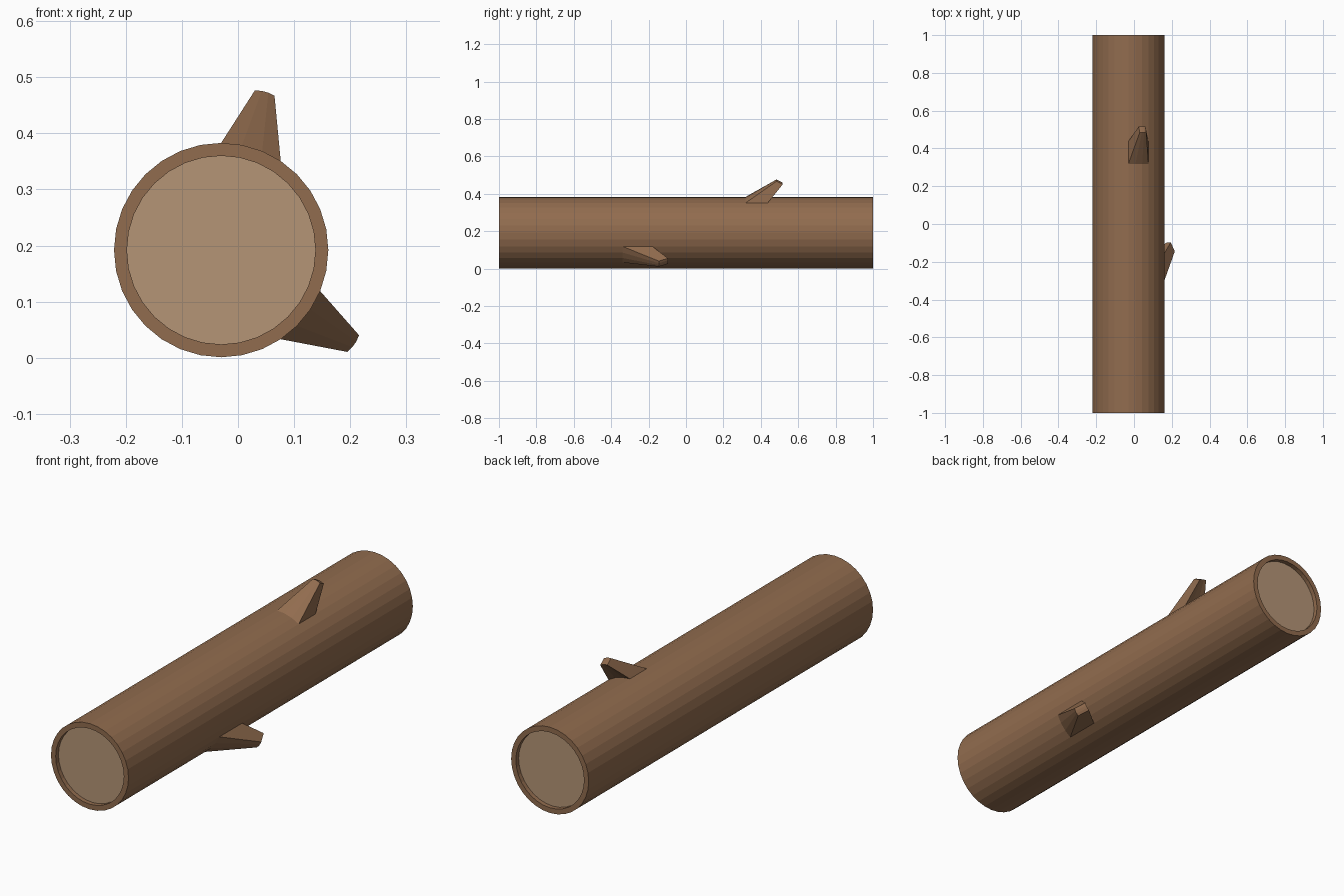
import bpy, bmesh, math
from mathutils import Vector

if "Cube" in bpy.data.objects:
    bpy.data.objects.remove(bpy.data.objects["Cube"])

CX, CZ, R, N = -0.03, 0.192, 0.191, 32
RIM, RECESS = 0.168, 0.02
STEP = 2 * math.pi / N


def material(name, rgb):
    m = bpy.data.materials.new(name)
    m.diffuse_color = (*rgb, 1)
    m.use_nodes = True
    m.node_tree.nodes["Principled BSDF"].inputs["Base Color"].default_value = m.diffuse_color
    return m


bark = material("bark brown", (0.285, 0.150, 0.077))
wood = material("cut wood tan", (0.46, 0.30, 0.183))


def polar(radius, angle, y):
    return Vector((CX + radius * math.cos(angle), y, CZ + radius * math.sin(angle)))


def finish(bm, name, mats):
    bmesh.ops.recalc_face_normals(bm, faces=bm.faces)
    mesh = bpy.data.meshes.new(name)
    bm.to_mesh(mesh)
    bm.free()
    for m in mats:
        mesh.materials.append(m)
    ob = bpy.data.objects.new(name, mesh)
    bpy.context.collection.objects.link(ob)


def bridge(bm, a, b):
    for i in range(len(a)):
        j = (i + 1) % len(a)
        bm.faces.new((a[i], a[j], b[j], b[i]))


# Trunk: 32-sided bark tube with recessed cut ends
bm = bmesh.new()
profile = [(RIM, -1 + RECESS), (RIM, -1), (R, -1), (R, 1), (RIM, 1), (RIM, 1 - RECESS)]
rings = [[bm.verts.new(polar(r, i * STEP, y)) for i in range(N)] for r, y in profile]
for a, b in zip(rings, rings[1:]):
    bridge(bm, a, b)
for ring in (rings[0], rings[-1]):
    bm.faces.new(ring).material_index = 1
finish(bm, "log_trunk", [bark, wood])


# Branch stubs: three trunk facets pulled out to a small slanted tip
def branch(name, first, y_base, y_tip, r_tip, tip_angle):
    mid = (first + 1.5) * STEP
    bm = bmesh.new()
    rows = []
    for yb, yt, rt in zip(y_base, y_tip, r_tip):
        base, tip = [], []
        out = Vector((math.cos(tip_angle), 0, math.sin(tip_angle)))
        side = Vector((-out.z, 0, out.x))
        for k in range(4):
            a = (first + k) * STEP
            base.append(bm.verts.new(polar(R, a, yb)))
            d = a - mid
            tip.append(bm.verts.new(polar(rt, tip_angle, yt)
                                    + side * 0.0625 * math.sin(d)
                                    - out * 0.0625 * (1 - math.cos(d))))
        rows.append((base, tip))
    (b0, t0), (b1, t1) = rows
    bridge(bm, b0 + b1[::-1], t0 + t1[::-1])
    for k in range(3):
        bm.faces.new((t0[k], t0[k + 1], t1[k + 1], t1[k]))
    finish(bm, name, [bark])


branch("top_branch_stub", 5, (0.318, 0.437), (0.484, 0.517), (0.293, 0.276), math.radians(74.5))
branch("side_branch_stub", -5, (-0.34, -0.18), (-0.145, -0.097), (0.291, 0.265), math.radians(-35.3))
